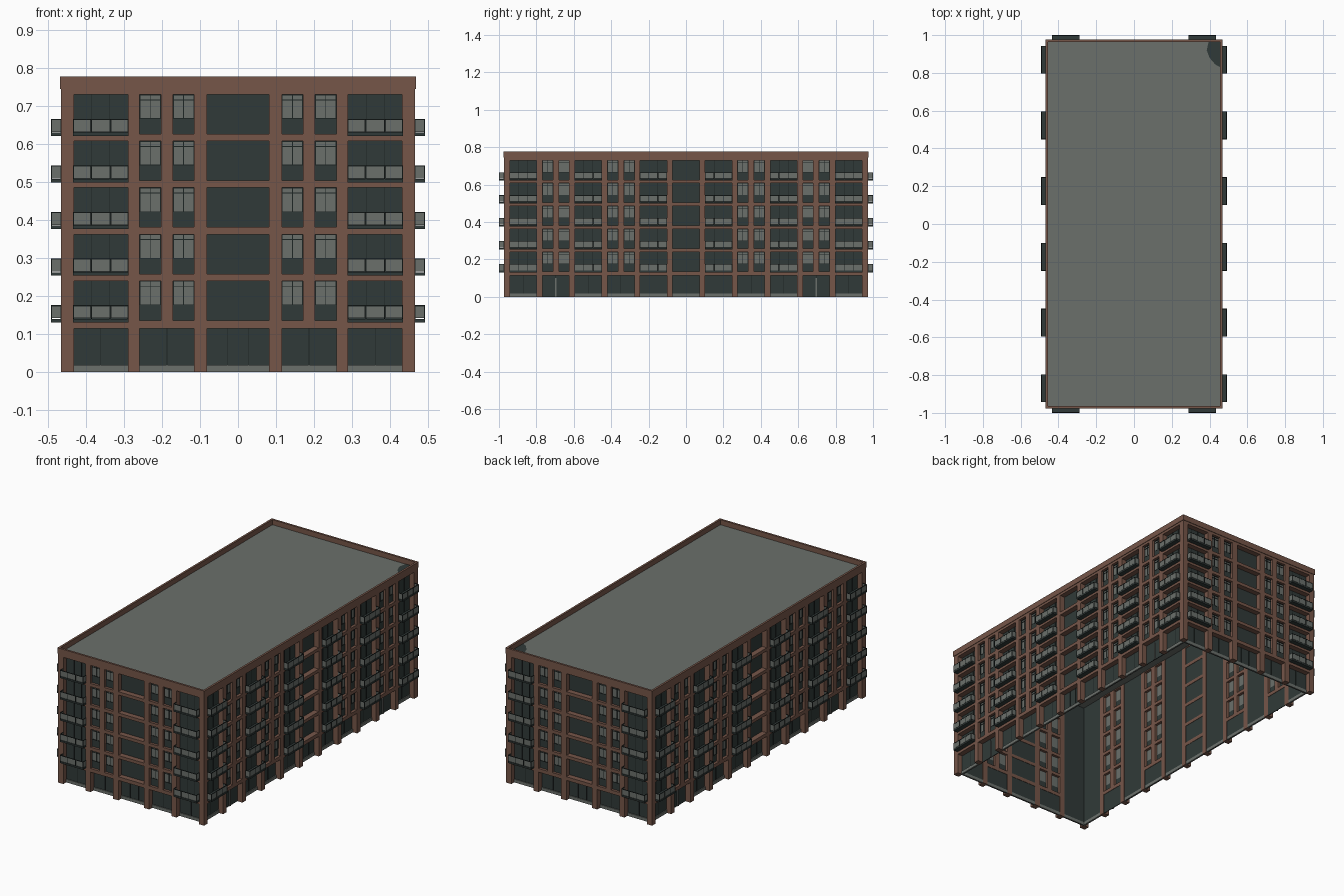
import bpy, bmesh
from mathutils import Matrix, Vector

cube = bpy.data.objects.get("Cube")
if cube:
    bpy.data.objects.remove(cube, do_unlink=True)

HALF_X, HALF_Y = 0.465, 0.973      # outer wall faces
TOP, EAVES, ROOF = 0.777, 0.744, 0.748
FLOORS, FIRST, PITCH, OPEN = 5, 0.136, 0.1225, 0.104
GROUND_TOP = 0.115
BAY = 0.143


def material(name, rgb):
    m = bpy.data.materials.new(name)
    m.use_nodes = True
    m.diffuse_color = (*rgb, 1)
    bsdf = m.node_tree.nodes["Principled BSDF"]
    bsdf.inputs["Base Color"].default_value = (*rgb, 1)
    bsdf.inputs["Roughness"].default_value = 0.8
    return m


brick = material("brick", (0.18, 0.093, 0.066))
grey = material("light grey", (0.145, 0.16, 0.147))
dark = material("dark glass", (0.03, 0.042, 0.04))
black = material("black metal", (0.012, 0.018, 0.017))

parts = {}   # part name -> (bmesh, material)


def box(part, mat, lo, hi):
    """Add an axis-aligned box to the named part."""
    bm = parts.setdefault(part, (bmesh.new(), mat))[0]
    lo, hi = Vector(lo), Vector(hi)
    size = [abs(v) for v in hi - lo]
    bmesh.ops.create_cube(bm, size=1, matrix=Matrix.Translation((lo + hi) / 2)
                          @ Matrix.Diagonal((*size, 1)))


def wall_box(wall):
    """Box helper in wall space: u along, d outward from the face, z up."""
    axis, sign = wall

    def add(part, mat, u0, u1, d0, d1, z0, z1):
        if axis == "y":
            a, b = sign * (HALF_Y + d0), sign * (HALF_Y + d1)
            box(part, mat, (u0, a, z0), (u1, b, z1))
        else:
            a, b = sign * (HALF_X + d0), sign * (HALF_X + d1)
            box(part, mat, (a, u0, z0), (b, u1, z1))
    return add


def balcony(add, c, z):
    w, out = 0.0735, 0.027
    add("balcony_slabs", dark, c - w, c + w, -0.031, out, z - 0.005, z + 0.004)
    top = z + 0.04
    # rails
    add("balcony_rails", black, c - w, c + w, out - 0.004, out, top - 0.003, top)
    for s in (-1, 1):
        add("balcony_rails", black, c + s * w, c + s * (w - 0.003), 0, out, top - 0.003, top)
        add("balcony_panels", grey, c + s * w, c + s * (w - 0.002), 0.002, out - 0.003,
            z + 0.006, top - 0.003)
        add("balcony_rails", black, c + s * w, c + s * (w - 0.003), 0, 0.002, z, top)
    # posts and front infill panels
    step = 2 * w / 3
    for i in range(4):
        u = c - w + i * step
        u = min(max(u, c - w + 0.0015), c + w - 0.0015)
        add("balcony_rails", black, u - 0.0015, u + 0.0015, out - 0.003, out, z, top)
    for i in range(3):
        u = c - w + i * step
        add("balcony_panels", grey, u + 0.002, u + step - 0.002, out - 0.003, out - 0.001,
            z + 0.006, top - 0.003)


def glazing(add, c, w, z0, z1, mullions):
    add("bay_glass", dark, c - w / 2, c + w / 2, -0.035, -0.031, z0, z1)
    for i in range(1, mullions + 1):
        u = c - w / 2 + i * w / (mullions + 1)
        add("bay_mullions", black, u - 0.001, u + 0.001, -0.031, -0.029, z0, z1)


def window_pair(add, c, z):
    half, pier, top = BAY / 2, 0.016, z + OPEN
    add("window_piers", brick, c - pier, c + pier, -0.037, 0, z, top)
    for s in (-1, 1):
        a, b = sorted((c + s * pier, c + s * half))
        mid = (a + b) / 2
        add("window_lower_panels", dark, a, b, -0.022, -0.015, z, z + 0.041)
        add("window_panes", grey, a, b, -0.022, -0.017, z + 0.041, top)
        # frame bars
        for u in (a + 0.001, mid, b - 0.001):
            add("window_frames", black, u - 0.001, u + 0.001, -0.017, -0.014, z + 0.041, top)
        for h in (z + 0.041, z + 0.09, top - 0.001):
            add("window_frames", black, a, b, -0.017, -0.014, h - 0.001, h + 0.001)


def facade(wall, bays):
    add = wall_box(wall)
    # brick columns between neighbouring bays
    for (c0, w0, _), (c1, w1, _) in zip(bays, bays[1:]):
        add("columns", brick, c0 + w0 / 2, c1 - w1 / 2, -0.037, 0, 0, EAVES)
    for c, w, kind in bays:
        a, b = c - w / 2, c + w / 2
        # ground floor shopfront or entrance
        glazing(add, c, w, 0, GROUND_TOP, 1 if kind != "plain" else 2)
        if kind == "entrance":
            add("door_strips", grey, c - 0.004, c + 0.004, -0.031, -0.026, 0, 0.1)
        else:
            add("plinths", grey, a, b, -0.036, -0.026, 0, 0.018)
        # brick bands between floors
        inner = -0.031 if kind == "balcony" else -0.037
        for i in range(FLOORS + 1):
            low = GROUND_TOP if i == 0 else FIRST + (i - 1) * PITCH + OPEN
            high = EAVES if i == FLOORS else FIRST + i * PITCH
            add("floor_bands", brick, a, b, inner, 0, low, high)
        if kind == "balcony":
            glazing(add, c, w, GROUND_TOP, EAVES, 2)
        for i in range(FLOORS):
            z = FIRST + i * PITCH
            if kind == "balcony":
                balcony(add, c, z)
            elif kind == "plain":
                glazing(add, c, w, z, z + OPEN, 0)
            else:
                window_pair(add, c, z)


short_bays = [(-0.361, BAY, "balcony"), (-0.187, BAY, "windows"), (0, 0.163, "plain"),
              (0.187, BAY, "windows"), (0.361, BAY, "balcony")]
kinds = ["plain", "balcony", "windows", "balcony", "entrance", "balcony"]
long_bays = [(k * 0.174, BAY, kinds[abs(k)]) for k in range(-5, 6)]
for sign in (-1, 1):
    facade(("y", sign), short_bays)
    facade(("x", sign), long_bays)
    # corner columns
    for sy in (-1, 1):
        box("corner_columns", brick, (sign * HALF_X, sy * HALF_Y, 0),
            (sign * (HALF_X - 0.033), sy * (HALF_Y - 0.033), EAVES))
    # parapet
    px, py, t = HALF_X + 0.003, HALF_Y + 0.003, 0.012
    box("parapet", brick, (sign * px, -py, EAVES), (sign * (px - t), py, TOP))
    box("parapet", brick, (-px + t, sign * py, EAVES), (px - t, sign * (py - t), TOP))

# flat roof with a dark patch in one corner
box("roof", grey, (-HALF_X + 0.005, -HALF_Y + 0.005, EAVES - 0.008),
    (HALF_X - 0.005, HALF_Y - 0.005, ROOF))
patch = bmesh.new()
outline = [(0.456, 0.83), (0.456, 0.964), (0.395, 0.964), (0.385, 0.92), (0.40, 0.88), (0.43, 0.845)]
patch.faces.new([patch.verts.new((x, y, ROOF + 0.001)) for x, y in outline])
bmesh.ops.recalc_face_normals(patch, faces=patch.faces)
patch.normal_update()
for f in patch.faces:
    if f.normal.z < 0:
        f.normal_flip()
parts["roof_patch"] = (patch, dark)

for name, (bm, mat) in parts.items():
    mesh = bpy.data.meshes.new(name)
    bm.to_mesh(mesh)
    bm.free()
    mesh.materials.append(mat)
    bpy.context.collection.objects.link(bpy.data.objects.new(name, mesh))
